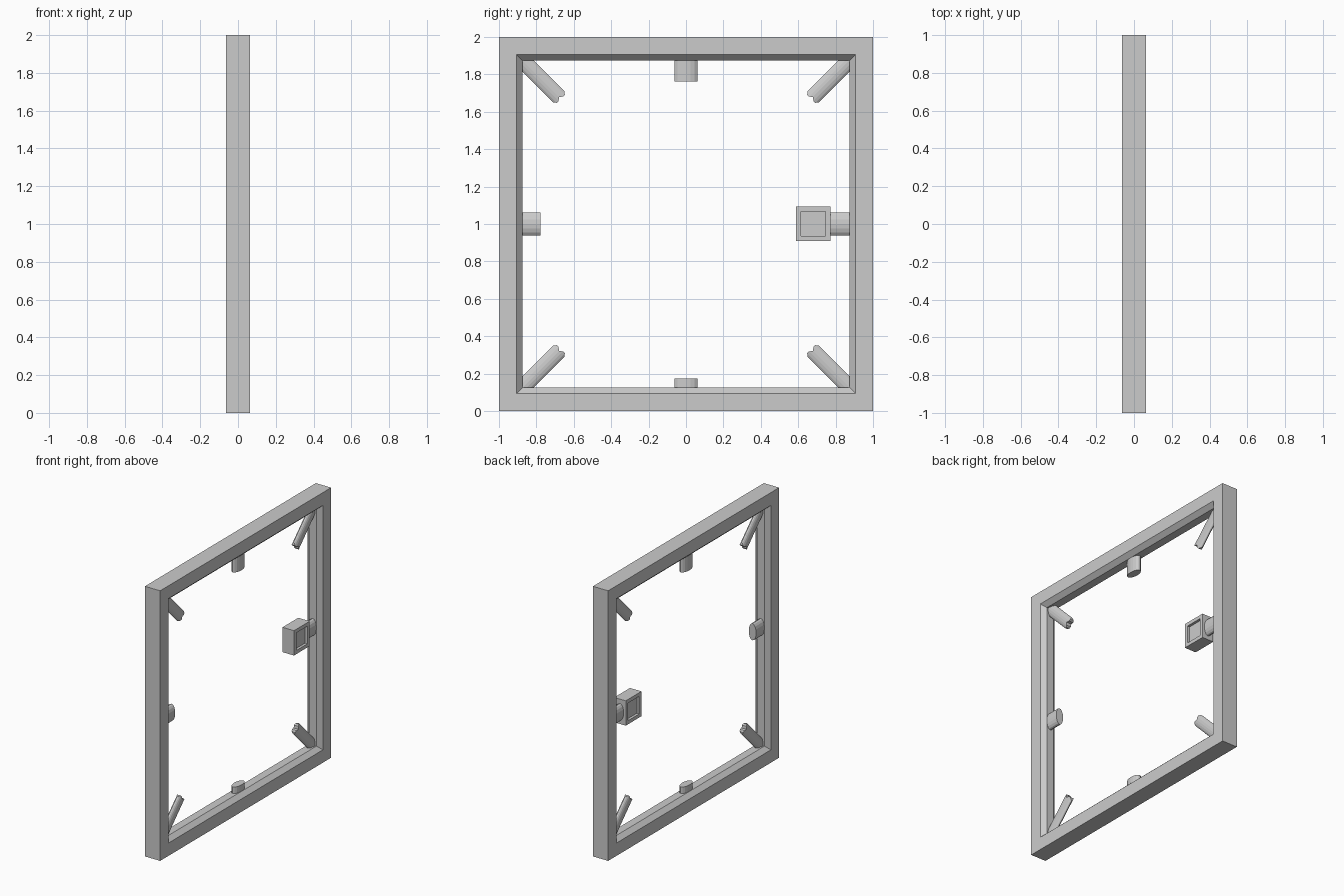
import bpy, math
from mathutils import Vector

if "Cube" in bpy.data.objects:
    bpy.data.objects.remove(bpy.data.objects["Cube"])


def make(name, verts, faces):
    me = bpy.data.meshes.new(name)
    me.from_pydata(verts, [], faces)
    me.update()
    ob = bpy.data.objects.new(name, me)
    bpy.context.collection.objects.link(ob)
    # consistent outward normals
    import bmesh
    bm = bmesh.new()
    bm.from_mesh(me)
    bmesh.ops.recalc_face_normals(bm, faces=bm.faces)
    bm.to_mesh(me)
    bm.free()
    return ob


def square_loft(name, profile, center, closed):
    """Mitred square rings in the YZ plane; profile = (x, half size)."""
    cy, cz = center
    verts = [(x, cy + a * h, cz + b * h) for x, h in profile
             for a, b in ((-1, -1), (1, -1), (1, 1), (-1, 1))]
    n = len(profile)
    faces = []
    for r in range(n if closed else n - 1):
        s = (r + 1) % n
        faces += [(4*r + i, 4*r + (i+1) % 4, 4*s + (i+1) % 4, 4*s + i) for i in range(4)]
    if not closed:
        faces += [(3, 2, 1, 0), tuple(4*(n-1) + i for i in range(4))]
    return make(name, verts, faces)


def peg(name, start, direction, length, half_w, half_x, end_shape=None, sides=16):
    """Flattened round bar pointing inward from the frame, lying in the YZ plane."""
    d = Vector((0, *direction)).normalized()
    side = Vector((0, -d.z, d.y))
    base = Vector((0, *start))
    verts = []
    for end in (0, 1):
        for i in range(sides):
            a = 2 * math.pi * i / sides
            u = math.cos(a)
            along = end * (length - (end_shape(abs(u)) if end_shape else 0))
            p = base + d * along + side * (u * half_w)
            p.x = math.sin(a) * half_x
            verts.append(p)
    k = sides
    faces = [(i, (i+1) % k, k + (i+1) % k, k + i) for i in range(k)]
    # caps as strips across the bar, so a notched end stays clean
    for o in (0, k):
        for i in range(k // 2):
            q = [o + i, o + i + 1, o + (k - i - 1) % k, o + (k - i) % k]
            faces.append(tuple(dict.fromkeys(q)))
    return make(name, verts, faces)


# Outer frame with chamfered inner lip on both sides
square_loft("frame", [(-.0625, 1), (.0625, 1), (.0625, .905), (.03, .875),
                      (-.03, .875), (-.0625, .905)], (0, 1), True)

# Short pegs at the middle of each side
for name, dy, dz, length in (("top_peg", 0, 1, .115), ("bottom_peg", 0, -1, .05),
                             ("left_peg", -1, 0, .10), ("right_peg", 1, 0, .107)):
    peg(name, (dy * .877, 1 + dz * .877), (-dy, -dz), length, .0625, .03)


# Diagonal corner bars with a notched tip
def notch(u):
    return .018 * (1 - u / .5) if u < .5 else .022 * ((u - .5) / .5) ** 2


for sy in (-1, 1):
    for sz in (-1, 1):
        peg("corner_bar", (sy * .88, 1 + sz * .88), (-sy, -sz), .302, .043, .02, notch)

# Square box on the right peg, recessed on both faces
square_loft("latch_box", [(-.028, .065), (-.047, .065), (-.047, .092), (.047, .092),
                          (.047, .065), (.028, .065)], (.68, 1.002), False)
